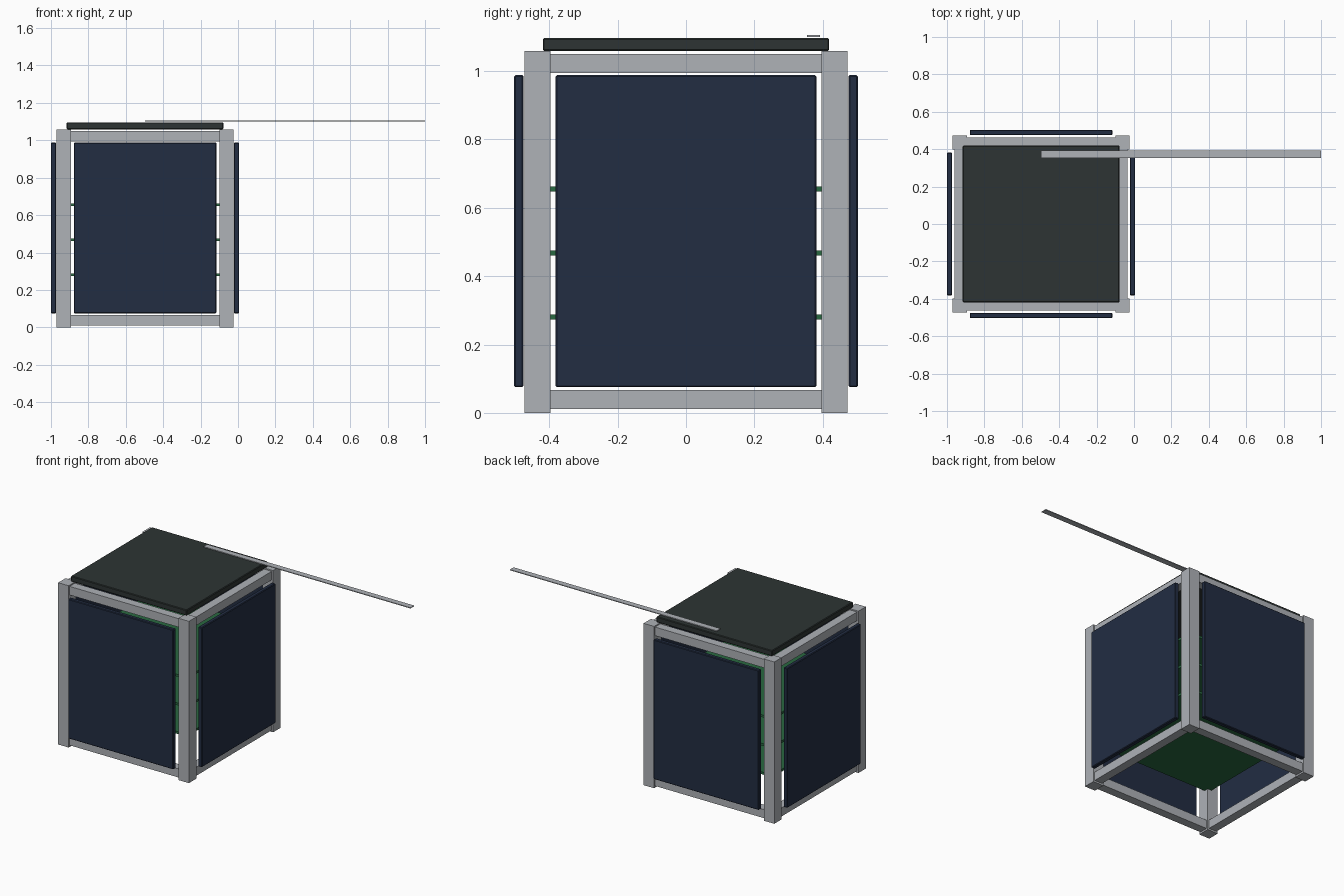
import bpy

if "Cube" in bpy.data.objects:
    bpy.data.objects.remove(bpy.data.objects["Cube"])

CX = -0.497  # body centre in x


def material(name, rgb):
    m = bpy.data.materials.new(name)
    m.diffuse_color = (*rgb, 1)
    m.use_nodes = True
    m.node_tree.nodes["Principled BSDF"].inputs["Base Color"].default_value = m.diffuse_color
    return m


METAL = material("aluminium grey", (0.425, 0.445, 0.475))
NAVY = material("solar navy", (0.016, 0.026, 0.055))
DARK = material("dark slate", (0.026, 0.034, 0.033))
GREEN = material("board green", (0.022, 0.14, 0.052))


def box(name, lo, hi, mat, bevel=0.0):
    """Box between two corners, x and y relative to the body centre."""
    centre = [(a + b) / 2 for a, b in zip(lo, hi)]
    bpy.ops.mesh.primitive_cube_add(size=1, location=(centre[0] + CX, centre[1], centre[2]))
    ob = bpy.context.object
    ob.name = name
    ob.scale = [b - a for a, b in zip(lo, hi)]
    bpy.ops.object.transform_apply(location=False, rotation=False, scale=True)
    ob.data.materials.append(mat)
    if bevel:
        mod = ob.modifiers.new("edge", 'BEVEL')
        mod.width = bevel
        mod.segments = 1
    return ob


def side_box(name, side, half, inner, outer, z0, z1, mat, bevel=0.0):
    """Box lying along one of the four sides (axis, sign)."""
    axis, sign = side
    a, b = sorted((sign * inner, sign * outer))
    if axis == 'x':
        return box(name, (a, -half, z0), (b, half, z1), mat, bevel)
    return box(name, (-half, a, z0), (half, b, z1), mat, bevel)


# Corner posts
for sx in (-1, 1):
    for sy in (-1, 1):
        x0, x1 = sorted((sx * 0.397, sx * 0.473))
        y0, y1 = sorted((sy * 0.397, sy * 0.473))
        box("corner_post", (x0, y0, 0), (x1, y1, 1.058), METAL)

# Rails between the posts and solar panels on the four sides
for side in (('x', -1), ('x', 1), ('y', -1), ('y', 1)):
    side_box("bottom_rail", side, 0.397, 0.407, 0.463, 0.011, 0.067, METAL)
    side_box("top_rail", side, 0.397, 0.407, 0.463, 0.994, 1.05, METAL)
    side_box("solar_panel", side, 0.381, 0.475, 0.503, 0.075, 0.988, NAVY, 0.004)

# Stacked circuit boards inside
for z in (0.281, 0.468, 0.655):
    box("circuit_board", (-0.426, -0.426, z - 0.0075), (0.426, 0.426, z + 0.0075), GREEN)

# Top plate and long flat antenna
box("top_plate", (-0.419, -0.419, 1.059), (0.419, 0.419, 1.096), DARK, 0.004)
box("antenna", (0, 0.354, 1.1), (1 - CX, 0.392, 1.105), METAL)
